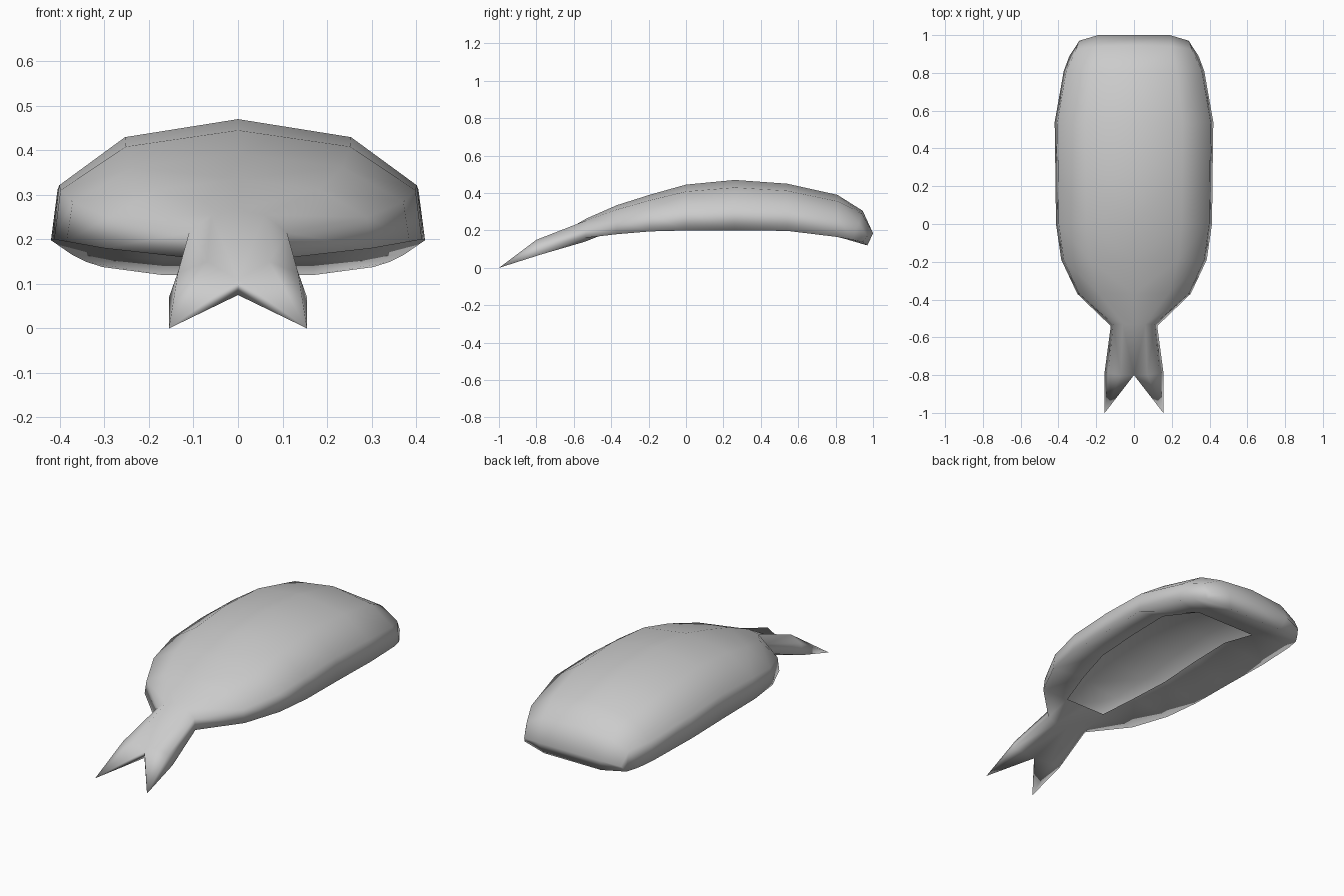
import bpy, bmesh

if "Cube" in bpy.data.objects:
    bpy.data.objects.remove(bpy.data.objects["Cube"])

mesh = bpy.data.meshes.new("prawn_topping")
obj = bpy.data.objects.new("prawn_topping", mesh)
bpy.context.collection.objects.link(obj)
bm = bmesh.new()


def ring(points):
    return [bm.verts.new(p) for p in points]


def body_ring(y, top, w, rim, under):
    """Half cross-section of the draped body: crown, shoulder, side, rim, underside lip."""
    h = top - rim
    return ring([(0, y, top), (0.61 * w, y, rim + 0.85 * h),
                 (0.965 * w, y, rim + 0.45 * h), (w, y, rim), under])


# Tail fan and narrow neck (closed rings, sixth point is the bottom centre)
lobe = ring([(0, -.8, .11), (.07, -.8, .15), (.135, -.79, .125),
             (.155, -.78, .07), (.09, -.78, .07), (0, -.8, .075)])
neck = ring([(0, -.53, .265), (.06, -.53, .255), (.11, -.53, .215),
             (.123, -.54, .16), (.07, -.54, .14), (0, -.54, .14)])
rings = [lobe, neck]

# Arched body, open below in the middle
for row in [(-.37, .335, .30, .18, (.12, -.39, .2)),
            (-.19, .392, .385, .195, (.17, -.2, .23)),
            (0, .445, .413, .2, (.21, 0, .255)),
            (.26, .47, .416, .2, (.21, .24, .27)),
            (.54, .45, .42, .198, (.21, .48, .275)),
            (.81, .39, .372, .165, (.18, .73, .2))]:
    rings.append(body_ring(*row))
rings[2].append(bm.verts.new((0, -.39, .2)))
rings[7].append(bm.verts.new((0, .73, .2)))

# Rounded blunt end
rings.append(ring([(0, .945, .305), (.2, .94, .29), (.305, .925, .24),
                   (.342, .89, .15), (.17, .85, .155), (0, .85, .155)]))
end = ring([(0, 1, .185), (.19, 1, .185), (.29, .97, .17),
            (.305, .945, .138), (.17, .97, .12), (0, .97, .12)])
rings.append(end)

# Skin between neighbouring rings; the bottom strip exists only where both are closed
for a, b in zip(rings, rings[1:]):
    for i in range(min(len(a), len(b)) - 1):
        bm.faces.new((a[i], a[i + 1], b[i + 1], b[i]))

# End cap
bm.faces.new((end[0], end[1], end[4], end[5]))
bm.faces.new((end[1], end[2], end[3], end[4]))

# Pointed tail tip with notch wall
tip = bm.verts.new((.155, -1, 0))
for i in range(6):
    bm.faces.new((lobe[i], tip, lobe[(i + 1) % 6]))

# Mirror the half, then weld the centre line
half = bm.verts[:] + bm.edges[:] + bm.faces[:]
copy = bmesh.ops.duplicate(bm, geom=half)["geom"]
for v in copy:
    if isinstance(v, bmesh.types.BMVert):
        v.co.x *= -1
bmesh.ops.remove_doubles(bm, verts=bm.verts[:], dist=0.0005)
bmesh.ops.recalc_face_normals(bm, faces=bm.faces[:])

# Make sure the crown faces upward
bm.faces.ensure_lookup_table()
crown = max(bm.faces, key=lambda f: f.calc_center_median().z)
if crown.normal.z < 0:
    bmesh.ops.reverse_faces(bm, faces=bm.faces[:])
for f in bm.faces:
    f.smooth = True
bm.to_mesh(mesh)
bm.free()
